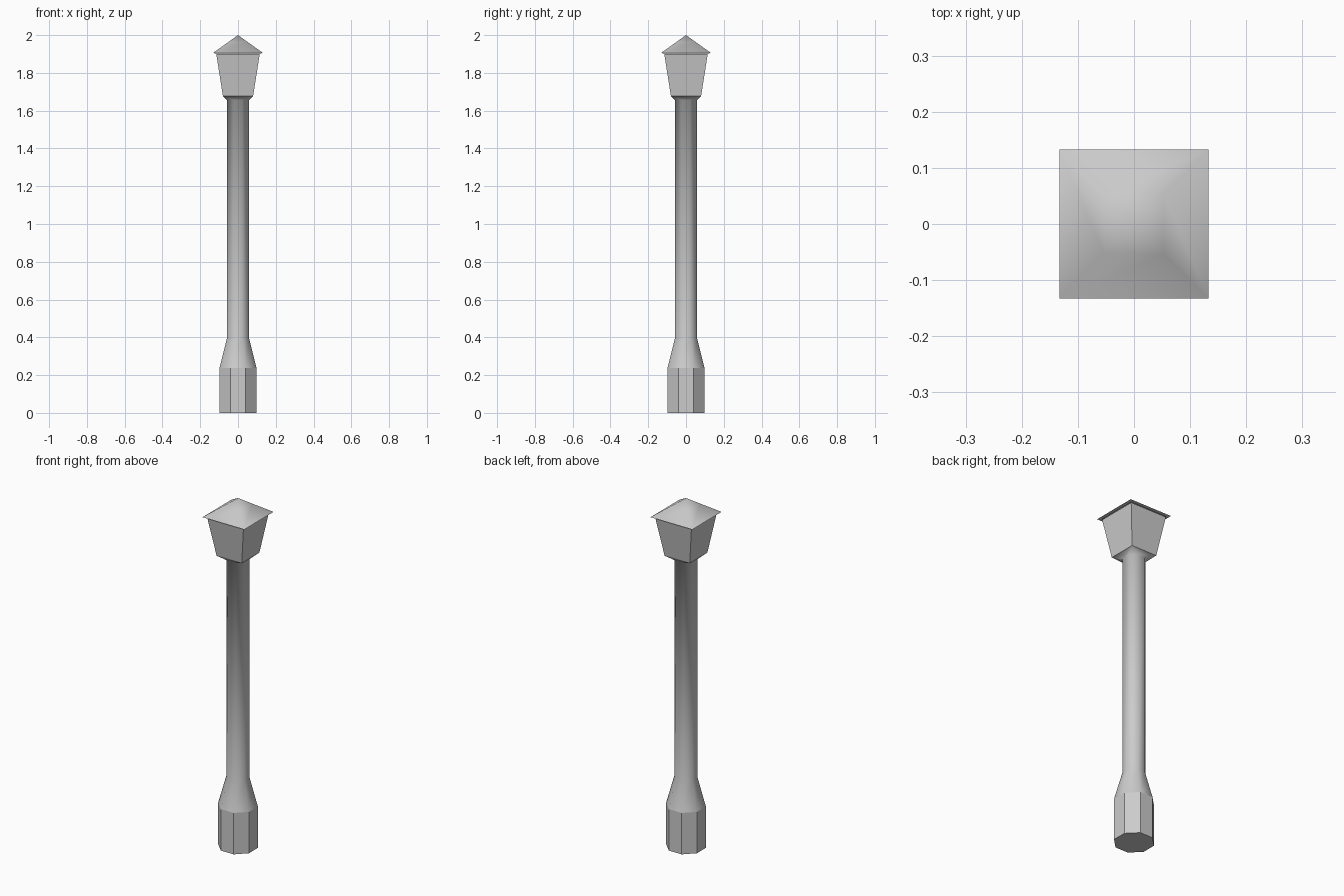
import bpy, bmesh, math

if "Cube" in bpy.data.objects:
    bpy.data.objects.remove(bpy.data.objects["Cube"])

T = math.tan(math.pi / 8)


def ring(a, c):
    """Chamfered square: half width a, half flat length c (c = a gives a square)."""
    return [(a, -c), (a, c), (c, a), (-c, a), (-a, c), (-a, -c), (-c, -a), (c, -a)]


def loft(name, sections, smooth=False, cap_bottom=False):
    """Skin stacked rings given as (half width, z, is_square)."""
    bm = bmesh.new()
    loops = [[bm.verts.new((x, y, z)) for x, y in ring(a, a if sq else a * T)]
             for a, z, sq in sections]
    for lo, hi in zip(loops, loops[1:]):
        for i in range(8):
            j = (i + 1) % 8
            bm.faces.new((lo[i], lo[j], hi[j], hi[i]))
    if cap_bottom:
        bm.faces.new(loops[0][::-1])
    # Collapse doubled corners of square rings and the apex
    bmesh.ops.remove_doubles(bm, verts=bm.verts[:], dist=0.0005)
    bmesh.ops.recalc_face_normals(bm, faces=bm.faces[:])
    me = bpy.data.meshes.new(name)
    bm.to_mesh(me)
    bm.free()
    ob = bpy.data.objects.new(name, me)
    bpy.context.collection.objects.link(ob)
    if smooth:
        bpy.ops.object.select_all(action='DESELECT')
        ob.select_set(True)
        bpy.context.view_layer.objects.active = ob
        bpy.ops.object.shade_smooth_by_angle(angle=math.radians(60))
    return ob


# Octagonal foot
loft("base", [(0.098, 0, False), (0.098, 0.238, False)], cap_bottom=True)

# Tapered collar, long octagonal shaft and flare to the square lantern
loft("post", [(0.098, 0.238, False), (0.057, 0.40, False),
              (0.057, 1.655, False), (0.08, 1.677, True)], smooth=True)

# Square lantern body widening upward
loft("lantern", [(0.08, 1.677, True), (0.115, 1.90, True)])

# Overhanging eave and pyramid roof
loft("roof", [(0.115, 1.903, True), (0.133, 1.905, True),
              (0.053, 1.962, True), (0, 2.0, True)], smooth=True)
